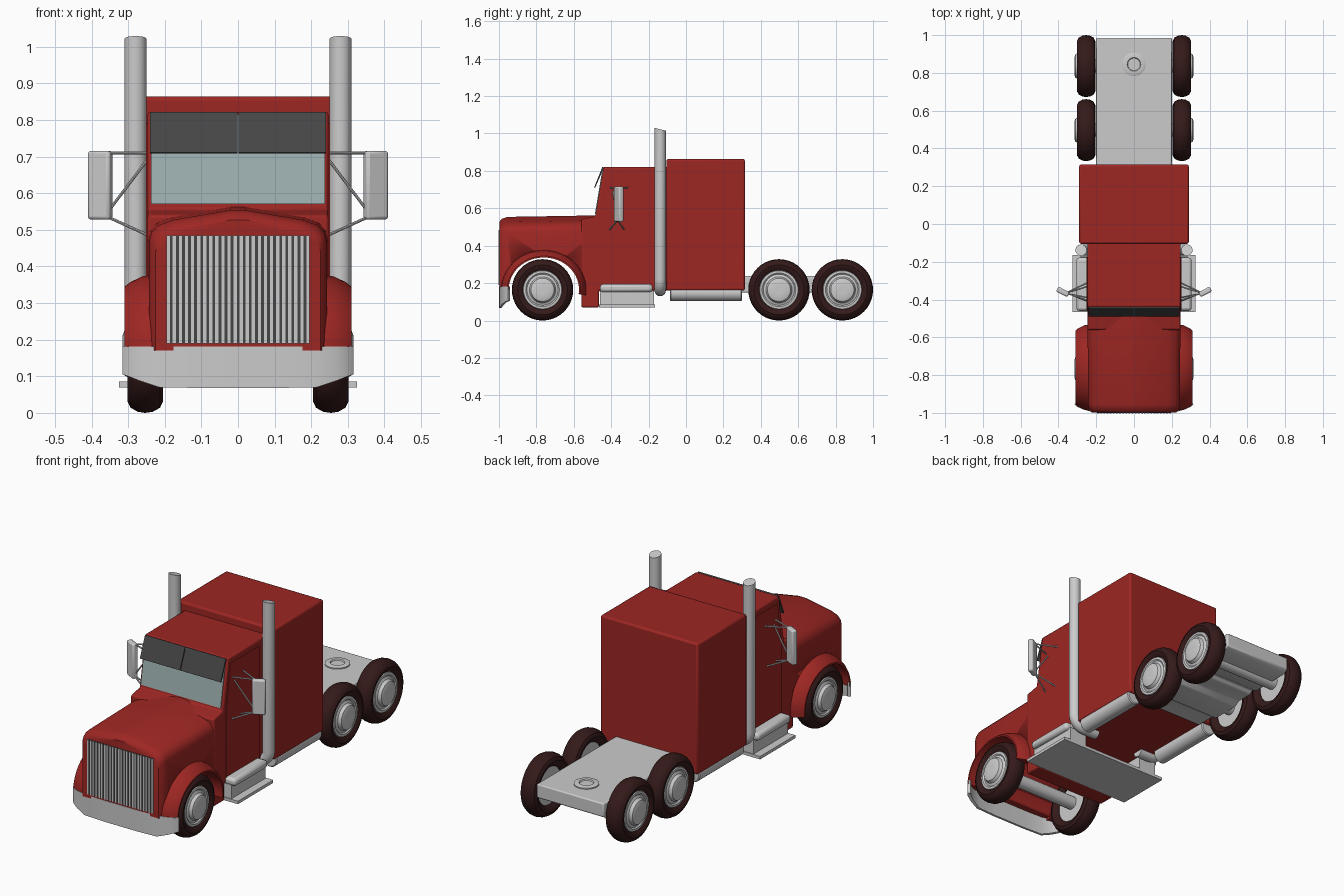
import bpy, bmesh, math
from mathutils import Vector, Matrix

if "Cube" in bpy.data.objects:
    bpy.data.objects.remove(bpy.data.objects["Cube"])


def material(name, rgb):
    m = bpy.data.materials.new(name)
    m.diffuse_color = (*rgb, 1)
    m.use_nodes = True
    m.node_tree.nodes["Principled BSDF"].inputs["Base Color"].default_value = m.diffuse_color
    return m


RED = material("red_paint", (0.34, 0.02, 0.017))
RUBBER = material("rubber", (0.035, 0.01, 0.01))
GLASS = material("glass", (0.33, 0.42, 0.42))
DARK = material("dark_tint", (0.06, 0.06, 0.06))


def finish(name, bm, mat=None, mirror=False, bevel=0.0):
    bmesh.ops.recalc_face_normals(bm, faces=bm.faces)
    me = bpy.data.meshes.new(name)
    bm.to_mesh(me)
    bm.free()
    ob = bpy.data.objects.new(name, me)
    bpy.context.collection.objects.link(ob)
    if mat:
        me.materials.append(mat)
    if bevel:
        b = ob.modifiers.new("bevel", 'BEVEL')
        b.width, b.segments, b.limit_method = bevel, 2, 'ANGLE'
    if mirror:
        ob.modifiers.new("mirror", 'MIRROR').use_mirror_merge = False
    bpy.ops.object.select_all(action='DESELECT')
    ob.select_set(True)
    bpy.context.view_layer.objects.active = ob
    bpy.ops.object.shade_smooth_by_angle(angle=math.radians(35))
    return ob


def box(name, lo, hi, mat=None, turn=None, **kw):
    lo, hi = Vector(lo), Vector(hi)
    bm = bmesh.new()
    m = Matrix.Translation((lo + hi) / 2) @ (turn or Matrix()) @ Matrix.Diagonal((*(hi - lo), 1))
    bmesh.ops.create_cube(bm, size=1, matrix=m)
    return finish(name, bm, mat, **kw)


def loft(name, rings, mat=None, loop=False, **kw):
    """Skin closed rings; loop joins last to first, otherwise ends are capped."""
    bm = bmesh.new()
    vs = [[bm.verts.new(p) for p in r] for r in rings]
    n = len(vs[0])
    for a, b in zip(vs, vs[1:] + vs[:1] if loop else vs[1:]):
        for i in range(n):
            j = (i + 1) % n
            bm.faces.new((a[i], a[j], b[j], b[i]))
    if not loop:
        bm.faces.new(vs[0])
        bm.faces.new(vs[-1])
    return finish(name, bm, mat, **kw)


def side_profile(name, pts, x0, x1, mat=None, **kw):
    return loft(name, [[(x, y, z) for y, z in pts] for x in (x0, x1)], mat, **kw)


def lathe(name, prof, cy, cz, mat=None, n=40, sy=1, sz=1, **kw):
    """Turn (x, radius) points around an axle parallel to x."""
    angs = [2 * math.pi * i / n for i in range(n)]
    return loft(name, [[(x, cy + sy * r * math.cos(a), cz + sz * r * math.sin(a)) for a in angs]
                       for x, r in prof], mat, **kw)


def tube(name, pts, r, n=8, slant=0.0, **kw):
    pts = [Vector(p) for p in pts]
    rings = []
    for i, p in enumerate(pts):
        d = (pts[min(i + 1, len(pts) - 1)] - pts[max(i - 1, 0)]).normalized()
        u = d.cross(Vector((0, 1, 0))).normalized()
        if u.length < 0.1:
            u = Vector((1, 0, 0))
        v = d.cross(u)
        rings.append([p + r * (u * math.cos(2 * math.pi * k / n) + v * math.sin(2 * math.pi * k / n))
                      for k in range(n)])
    if slant:
        for q in rings[-1]:
            q.z -= (q.y - pts[-1].y) * slant
    return loft(name, rings, **kw)


# Hood: lofted along y with a softened nose and peaked top
rings = []
for y, w, drop in ((-0.998, 0.225, 0.035), (-0.985, 0.236, 0.018), (-0.955, 0.243, 0.008), (-0.47, 0.246, 0)):
    half = [(w, 0.17), (w, 0.475 - drop), (w - 0.006, 0.5 - drop), (w - 0.025, 0.52 - drop),
            (w - 0.065, 0.535 - drop), (0.02, 0.562 - drop)]
    rings.append([(x, y, z) for x, z in half] + [(-x, y, z) for x, z in reversed(half)])
hood = loft("hood", rings, RED)
AY, AZ = -0.76, 0.165
cutter = lathe("arch_cutter", [(-0.4, 1), (0.4, 1)], AY, AZ, n=64, sy=0.19, sz=0.172)
cutter.hide_render = True
mod = hood.modifiers.new("arch", 'BOOLEAN')
mod.object, mod.operation, mod.solver = cutter, 'DIFFERENCE', 'EXACT'
bpy.context.view_layer.objects.active = hood
bpy.ops.object.modifier_apply(modifier="arch")
bpy.data.objects.remove(cutter)

# Fenders: section swept over the wheel arch
section = [(0.235, 0.212), (0.262, 0.208), (0.295, 0.192), (0.31, 0.18), (0.31, 0.172), (0.235, 0.172)]
rings = []
for i in range(29):
    a = math.radians(-8 + 190 * i / 28)
    rings.append([(x, AY + (r + 0.016) * math.cos(a), AZ + r * math.sin(a)) for x, r in section])
loft("front_fender", rings, RED, mirror=True)

# Grille with upright bars
box("grille_panel", (-0.195, -1.0, 0.19), (0.195, -0.98, 0.485), DARK)
bars = box("grille_bars", (-0.195, -1.003, 0.19), (-0.186, -0.985, 0.483))
arr = bars.modifiers.new("array", 'ARRAY')
arr.count, arr.use_relative_offset, arr.use_constant_offset = 24, False, True
arr.constant_offset_displace = (0.0166, 0, 0)

# Bumper: bent plate with raised outer ends
plan = [(0.315, -0.953, 0.105), (0.3, -0.968, 0.1), (0.27, -0.982, 0.088), (0.215, -0.997, 0.07), (0.1, -1.0, 0.068)]
plan += [(-x, y, z) for x, y, z in reversed(plan)]
loft("front_bumper", [[(x, y, z), (x, y, 0.182), (x * 0.96, y + 0.012, 0.182), (x * 0.96, y + 0.012, z)]
                      for x, y, z in plan])

# Cab with cowl
side_profile("cab", [(-0.56, 0.07), (-0.465, 0.07), (-0.465, 0.16), (-0.09, 0.16), (-0.09, 0.822), (-0.44, 0.822),
                     (-0.485, 0.555), (-0.56, 0.54)], -0.247, 0.247, RED, bevel=0.008)
side_profile("door", [(-0.455, 0.19), (-0.175, 0.19), (-0.175, 0.79), (-0.42, 0.79), (-0.455, 0.57)],
             0.24, 0.251, RED, mirror=True)
side_profile("windshield", [(-0.487, 0.57), (-0.446, 0.815), (-0.436, 0.815), (-0.477, 0.57)],
             -0.237, 0.237, GLASS)
side_profile("sun_visor", [(-0.491, 0.712), (-0.486, 0.709), (-0.438, 0.818), (-0.447, 0.822)],
             0.002, 0.24, DARK, mirror=True)

# Sleeper box
box("sleeper", (-0.29, -0.105, 0.16), (0.29, 0.315, 0.864), RED, bevel=0.01)

# Exhaust stacks with elbow and slanted tip
elbow = [(0.28 - 0.06 * (1 - math.cos(a)), -0.138, 0.22 - 0.06 * math.sin(a))
         for a in (math.radians(d) for d in range(90, -1, -15))]
tube("exhaust_stack", [(0.14, -0.138, 0.16)] + elbow + [(0.28, -0.138, 1.022)], 0.03, n=24,
     slant=0.25, mirror=True)

# Side tanks and steps
lathe("side_tank", [(0, 0.038), (0.005, 0.043), (0.38, 0.043), (0.385, 0.038)], 0, 0, n=28, mirror=True)
tank = bpy.context.object
tank.data.transform(Matrix.Translation((0.247, -0.085, 0.147)) @ Matrix.Rotation(math.pi / 2, 4, 'Z'))
box("lower_step", (-0.325, -0.465, 0.07), (0.325, -0.165, 0.086))
box("step_riser", (0.18, -0.46, 0.08), (0.283, -0.17, 0.16), mirror=True)
box("upper_step", (0.2, -0.46, 0.152), (0.305, -0.178, 0.194), mirror=True, bevel=0.015)

# Mirrors on struts
box("side_mirror", (0.343, -0.374, 0.528), (0.41, -0.345, 0.716),
    turn=Matrix.Rotation(math.radians(27), 4, 'Z'), mirror=True, bevel=0.008)
for a, b in (((0.245, -0.405, 0.71), (0.36, -0.365, 0.71)), ((0.245, -0.31, 0.71), (0.36, -0.365, 0.71)),
             ((0.245, -0.41, 0.485), (0.355, -0.365, 0.535)), ((0.245, -0.33, 0.485), (0.355, -0.365, 0.535)),
             ((0.245, -0.39, 0.695), (0.355, -0.368, 0.55))):
    tube("mirror_strut", [a, b], 0.004, mirror=True)

# Rear deck, trailer coupling
side_profile("rear_chassis", [(0.28, 0.237), (0.985, 0.237), (0.985, 0.165), (0.955, 0.15), (0.74, 0.15),
                              (0.71, 0.165), (0.69, 0.15), (0.6, 0.15), (0.57, 0.13), (0.42, 0.13), (0.39, 0.15),
                              (0.28, 0.15)], -0.2, 0.2, bevel=0.006)
lathe("coupling_plate", [(0.23, 0.062), (0.243, 0.062), (0.246, 0.056), (0.246, 0.036), (0.24, 0.033)],
      0, 0, n=32)
bpy.context.object.data.transform(Matrix.Translation((0, 0.845, 0)) @ Matrix.Rotation(-math.pi / 2, 4, 'Y'))

# Wheels and axles
tyre = [(0.225, 0.1), (0.21, 0.115), (0.205, 0.133), (0.213, 0.15), (0.233, 0.161), (0.254, 0.164),
        (0.274, 0.161), (0.293, 0.15), (0.302, 0.133), (0.298, 0.115), (0.283, 0.1)]
rim = [(0.228, 0.105), (0.283, 0.106), (0.293, 0.102), (0.294, 0.09), (0.288, 0.083), (0.294, 0.07),
       (0.31, 0.062), (0.315, 0.048), (0.315, 0.02)]
for label, y in (("front", -0.767), ("middle", 0.497), ("rear", 0.836)):
    lathe(label + "_tyre", tyre, y, 0.164, RUBBER, loop=True, mirror=True)
    lathe(label + "_rim", rim, y, 0.164, mirror=True)
    lathe(label + "_axle", [(-0.24, 0.035), (0.24, 0.035)], y, 0.164, n=20)
